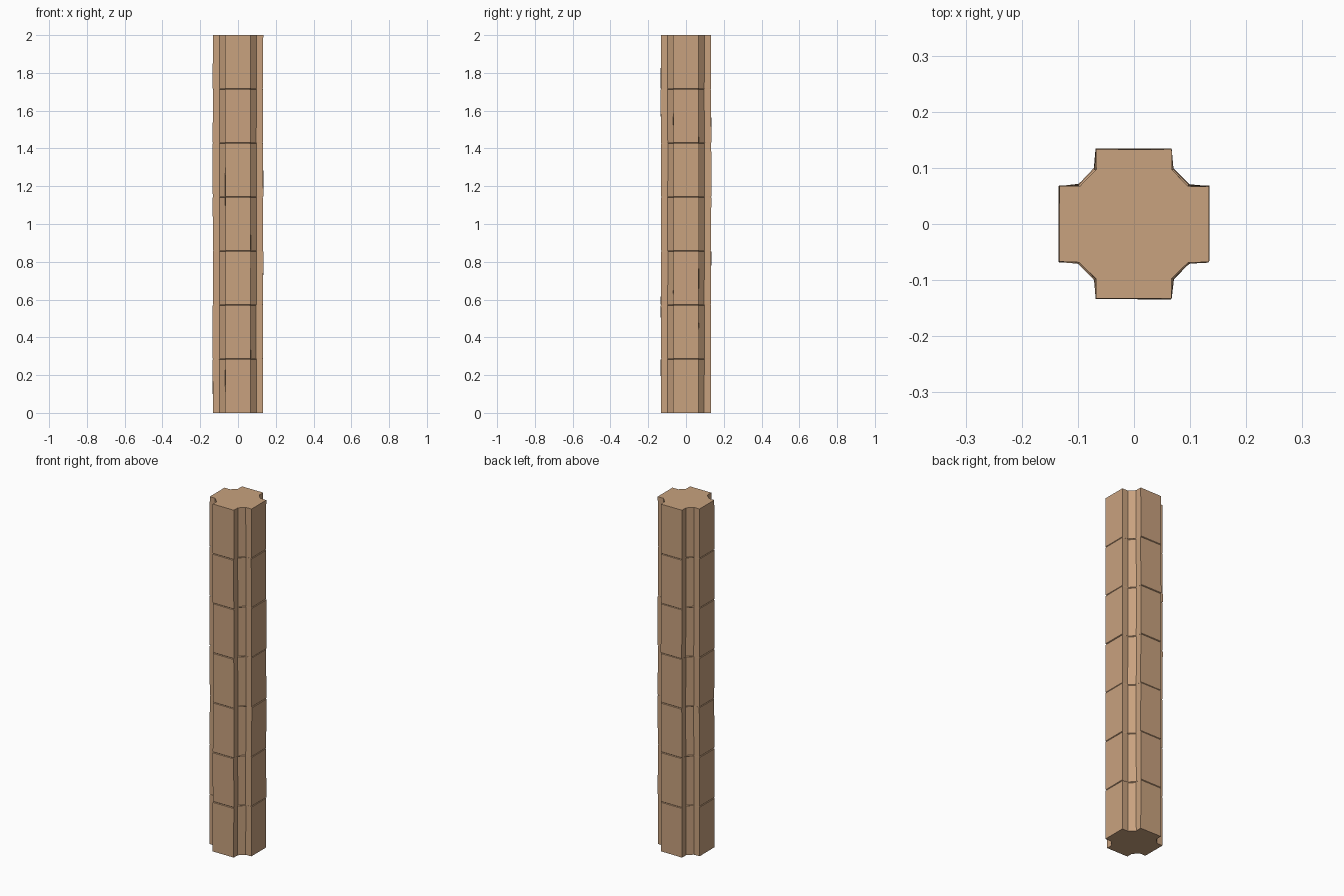
import bpy
import bmesh
import random
from mathutils import Vector

cube = bpy.data.objects.get("Cube")
if cube:
    bpy.data.objects.remove(cube, do_unlink=True)

random.seed(7)
BLOCKS = 7
HEIGHT = 2 / BLOCKS
OUTER, INNER, NOTCH = 0.133, 0.067, 0.097
WOBBLE = 0.002

# Sandstone colour
stone = bpy.data.materials.new("sandstone")
stone.use_nodes = True
colour = (0.58, 0.36, 0.21, 1)
stone.diffuse_color = colour
bsdf = next(n for n in stone.node_tree.nodes if n.type == "BSDF_PRINCIPLED")
bsdf.inputs["Base Color"].default_value = colour
bsdf.inputs["Roughness"].default_value = 0.9


def cross_profile():
    """Cross outline with chamfered inner corners, one quarter turned four times."""
    quarter = [(OUTER, -INNER), (OUTER, INNER), (NOTCH, INNER), (INNER, NOTCH)]
    points = []
    for _ in range(4):
        points += quarter
        quarter = [(-y, x) for x, y in quarter]
    return points


def wobble():
    return random.uniform(-WOBBLE, WOBBLE)


def hewn_block(index):
    """One slightly uneven stone block of the column."""
    bm = bmesh.new()
    base = index * HEIGHT
    rings = []
    for z in (base, base + HEIGHT):
        dx, dy = wobble(), wobble()
        ring = []
        for x, y in cross_profile():
            p = Vector((x + (dx + wobble()) / 2, y + (dy + wobble()) / 2, z))
            ring.append(bm.verts.new(p))
        rings.append(ring)
    low, high = rings
    count = len(low)
    for i in range(count):
        j = (i + 1) % count
        bm.faces.new((low[i], low[j], high[j], high[i]))
    caps = [bm.faces.new(low[::-1]), bm.faces.new(high)]
    # Worn edges only at the joints between blocks
    edges = []
    if index > 0:
        edges += list(caps[0].edges)
    if index < BLOCKS - 1:
        edges += list(caps[1].edges)
    bmesh.ops.bevel(bm, geom=edges, offset=0.003, segments=1, affect="EDGES")
    bmesh.ops.recalc_face_normals(bm, faces=bm.faces)
    mesh = bpy.data.meshes.new(f"column_block_{index + 1}")
    bm.to_mesh(mesh)
    bm.free()
    mesh.materials.append(stone)
    block = bpy.data.objects.new(mesh.name, mesh)
    bpy.context.collection.objects.link(block)


# Stack of blocks
for i in range(BLOCKS):
    hewn_block(i)
